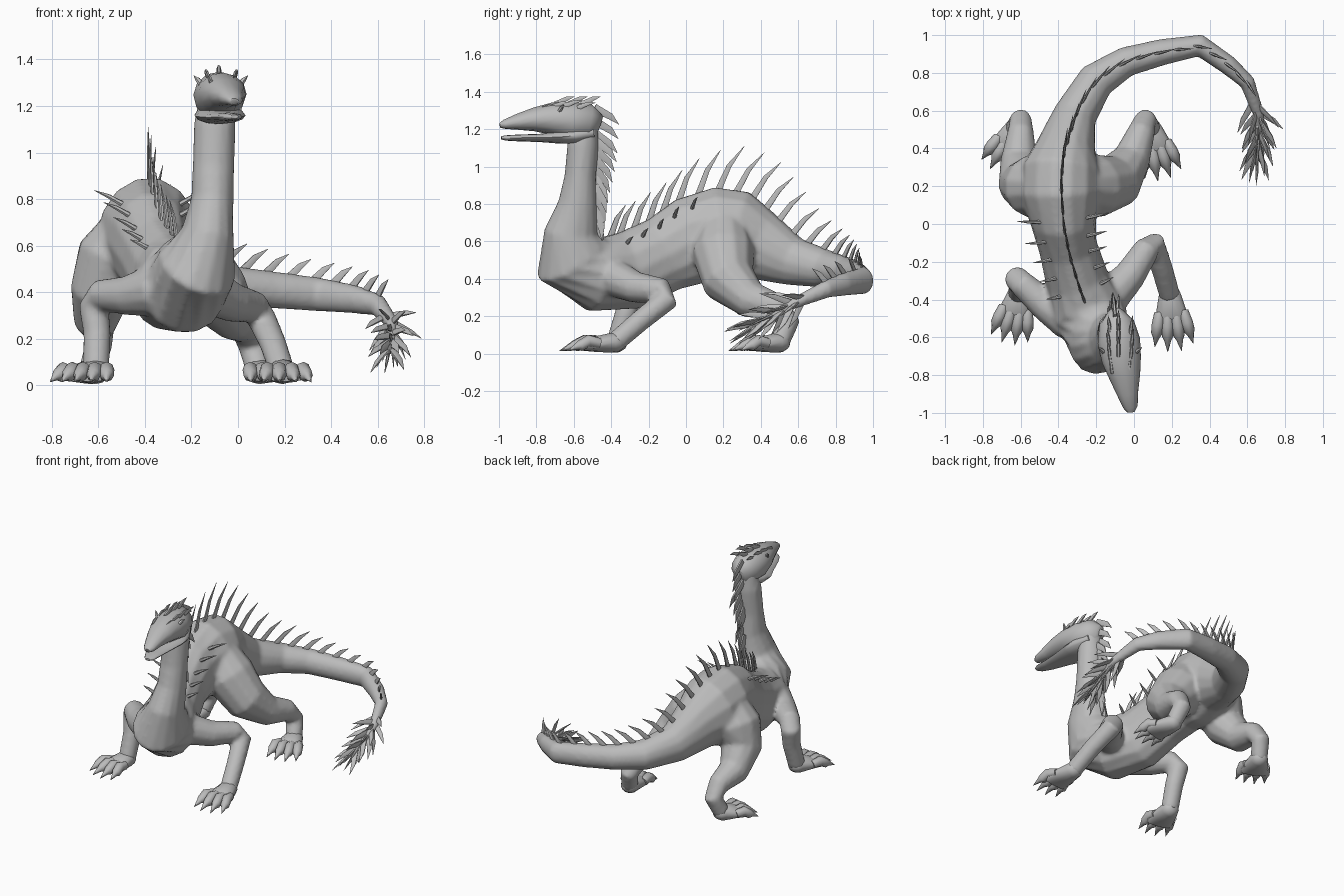
import bpy, bmesh, math, random
from mathutils import Vector

random.seed(4)
if "Cube" in bpy.data.objects:
    bpy.data.objects.remove(bpy.data.objects["Cube"])

GREY = (0.5, 0.5, 0.5, 1)
hide = bpy.data.materials.new("grey_hide")
hide.use_nodes = True
hide.diffuse_color = GREY
hide.node_tree.nodes["Principled BSDF"].inputs["Base Color"].default_value = GREY


def tangents(points):
    last = len(points) - 1
    return [(Vector(points[min(i + 1, last)][:3]) - Vector(points[max(i - 1, 0)][:3])).normalized()
            for i in range(last + 1)]


def frames(points, side):
    """Tangent, side and up vectors carried along a path without twisting."""
    result, side = [], Vector(side)
    for t in tangents(points):
        side = (side - t * side.dot(t)).normalized()
        result.append((t, side, side.cross(t)))
    return result


def upright_frames(points, bend):
    """Frames whose up leans back on the neck (before bend) and skyward after it."""
    result = []
    for i, t in enumerate(tangents(points)):
        side = t.cross(Vector((0, 1, .6) if i <= bend else (0, 0, 1))).normalized()
        result.append((t, side, side.cross(t)))
    return result


def tube(bm, points, axes, sides=12):
    """Loft of ellipses; each point is x, y, z, half width, half height."""
    rings = []
    for p, (t, s, u) in zip(points, axes):
        rings.append([])
        for k in range(sides):
            a = 2 * math.pi * k / sides
            co = Vector(p[:3]) + s * p[3] * math.cos(a) + u * p[-1] * math.sin(a)
            rings[-1].append(bm.verts.new(co))
    for r, q in zip(rings, rings[1:]):
        for k in range(sides):
            n = (k + 1) % sides
            bm.faces.new((r[k], r[n], q[n], q[k]))
    bm.faces.new(rings[0])
    bm.faces.new(rings[-1])


def spike(bm, base, direction, length, bend=(0, 0, 0), thick=0.007, deep=0.018, side=(1, 0, 0)):
    """Flat, slightly curved thorn."""
    d, base = Vector(direction).normalized(), Vector(base)
    mid = base + d * length * 0.5 + Vector(bend) * length
    points = [(*(base - d * 0.02), thick, deep), (*mid, thick * 0.8, deep * 0.75),
              (*(base + d * length), 0.001, 0.001)]
    tube(bm, points, frames(points, side), 6)


def finish(name, bm, angle=50):
    bmesh.ops.recalc_face_normals(bm, faces=bm.faces)
    mesh = bpy.data.meshes.new(name)
    bm.to_mesh(mesh)
    bm.free()
    ob = bpy.data.objects.new(name, mesh)
    bpy.context.collection.objects.link(ob)
    mesh.materials.append(hide)
    bpy.ops.object.select_all(action="DESELECT")
    ob.select_set(True)
    bpy.context.view_layer.objects.active = ob
    bpy.ops.object.shade_smooth_by_angle(angle=math.radians(angle))
    return ob


# Spine path: neck, chest, back, hips, tail
SPINE = [
    (-.09, -.53, 1.25, .075, .06), (-.10, -.55, 1.12, .09, .085),
    (-.105, -.565, .95, .09, .085), (-.11, -.58, .8, .092, .105),
    (-.13, -.615, .65, .115, .145), (-.175, -.615, .51, .175, .21),
    (-.235, -.48, .425, .2, .205), (-.3, -.3, .445, .168, .215),
    (-.35, -.12, .53, .155, .208), (-.375, .02, .6, .175, .24),
    (-.385, .17, .63, .22, .265), (-.385, .28, .62, .215, .255),
    (-.36, .4, .575, .16, .19), (-.31, .58, .49, .115, .13),
    (-.2, .76, .45, .1, .1), (-.04, .86, .43, .08, .085),
    (.15, .91, .41, .07, .08), (.35, .945, .39, .06, .073),
    (.5, .84, .37, .052, .062), (.6, .75, .345, .042, .048),
    (.66, .58, .27, .03, .03), (.66, .45, .2, .02, .02),
    (.645, .33, .14, .006, .006)]
SPINE_FRAMES = upright_frames(SPINE, 5)


def spine_at(t):
    i = min(int(t), len(SPINE) - 2)
    f = t - i
    p = [a + (b - a) * f for a, b in zip(SPINE[i], SPINE[i + 1])]
    tan, side, up = [a.lerp(b, f).normalized() for a, b in zip(SPINE_FRAMES[i], SPINE_FRAMES[i + 1])]
    return Vector(p[:3]), p[3], p[4], tan, side, up


# Limb paths: x, y, z, radius
LEGS = {
    "front_left": [(-.16, -.42, .42, .11), (-.02, -.27, .355, .085), (.07, -.13, .335, .07),
                   (.1, -.1, .29, .063), (.15, -.24, .18, .058), (.19, -.38, .06, .056)],
    "front_right": [(-.34, -.5, .41, .12), (-.48, -.42, .385, .085), (-.59, -.32, .385, .07),
                    (-.62, -.29, .34, .066), (-.605, -.32, .22, .06), (-.61, -.37, .06, .057)],
    "hind_left": [(-.3, .2, .68, .13), (-.21, .2, .54, .17), (-.09, .23, .39, .145),
                  (-.01, .35, .285, .1), (.04, .49, .245, .073), (.06, .55, .17, .06),
                  (.09, .5, .06, .055)],
    "hind_right": [(-.45, .2, .68, .13), (-.53, .2, .54, .17), (-.59, .22, .4, .133),
                   (-.61, .34, .285, .098), (-.6, .49, .245, .07), (-.6, .55, .17, .06),
                   (-.63, .5, .06, .055)]}
FOOT_AIM = {"front_left": (.025, -.29), "front_right": (-.055, -.26),
            "hind_left": (.07, -.26), "hind_right": (-.1, -.22)}

# Body and limbs, fused into one skin
bm = bmesh.new()
tube(bm, SPINE, SPINE_FRAMES, 14)
for path in LEGS.values():
    tube(bm, path, frames(path, (1, .3, 0)))
body = finish("body", bm)
fuse = body.modifiers.new("fuse", "REMESH")
fuse.mode = "VOXEL"
fuse.voxel_size = 0.014
fuse.use_smooth_shade = True
relax = body.modifiers.new("relax", "SMOOTH")
relax.iterations = 4

# Feet: webbed sole, four knuckled toes, claws
for name, path in LEGS.items():
    bm = bmesh.new()
    ankle = Vector(path[-1][:3])
    aim = Vector((*FOOT_AIM[name], 0))
    reach, aim = aim.length, aim.normalized()
    across = Vector((-aim.y, aim.x, 0))
    heel, back, ball = ankle - aim * .05, ankle - aim * .03, ankle + aim * reach * .35
    web = ankle + aim * reach * .6
    sole = [(heel.x, heel.y, .05, .025, .025), (back.x, back.y, .055, .05, .045),
            (ankle.x, ankle.y, .06, .06, .055), (ball.x, ball.y, .05, .085, .042),
            (web.x, web.y, .035, .095, .02)]
    tube(bm, sole, frames(sole, across))
    for k in (-1.5, -.5, .5, 1.5):
        d = (aim + across * k * .15).normalized()
        root = ankle + aim * reach * .3 + across * k * .042
        length = reach * (.72 if abs(k) < 1 else .62)
        spots = [(0, .055, .028), (.35, .068, .033), (.6, .042, .03), (.72, .038, .018), (1, .014, .001)]
        toe = [(*(root + d * length * f).xy, z, r) for f, z, r in spots]
        tube(bm, toe, frames(toe, across), 8)
    finish(name + "_foot", bm)

# Head: skull with snout, and the lower jaw hinged below it
HEAD_PARTS = {
    "skull": [(-.1, -.465, 1.215, .04, .06), (-.092, -.52, 1.235, .092, .098),
              (-.08, -.62, 1.243, .113, .105), (-.066, -.72, 1.256, .104, .087),
              (-.048, -.81, 1.252, .082, .064), (-.033, -.9, 1.239, .056, .043),
              (-.018, -.97, 1.226, .038, .025), (-.016, -.995, 1.22, .02, .013)],
    "lower_jaw": [(-.092, -.5, 1.18, .07, .04), (-.08, -.6, 1.163, .108, .042),
                  (-.074, -.68, 1.157, .108, .034), (-.055, -.78, 1.153, .08, .022),
                  (-.035, -.9, 1.153, .054, .018), (-.018, -.965, 1.153, .036, .014),
                  (-.016, -.988, 1.154, .018, .008)]}
for name, path in HEAD_PARTS.items():
    bm = bmesh.new()
    tube(bm, path, frames(path, (1, 0, 0)))
    finish(name, bm, 60)

# Brow and crown thorns
bm = bmesh.new()
for sx in (-1, 1):
    for y, z, w in ((-.77, 1.305, .045), (-.7, 1.322, .055), (-.63, 1.33, .06), (-.56, 1.32, .055)):
        spike(bm, (-.072 + sx * w, y, z), (sx * .12, .9, .25), .08, (0, 0, .08), .01, .015)
    spike(bm, (-.074 + sx * .082, -.68, 1.29), (sx * .5, .4, .6), .06, (0, 0, .05), .014, .014)
for y in (-.68, -.61, -.54):
    spike(bm, (-.082, y, 1.34), (0, .85, .35), .09, (0, 0, .06), .012, .018)
finish("crown_thorns", bm)

# Mane lying down the back of the neck
bm = bmesh.new()
for k in range(13):
    f = k / 12
    c, w, h, tan, side, up = spine_at(3.6 * f)
    base = c + up * h * .95 + side * random.uniform(-.015, .015)
    base.z += max(0, .06 - .03 * k)
    spike(bm, base, (random.uniform(-.1, .1), .75 - .6 * f, -.5 - .4 * f), .14, (0, .09, .03), .011, .027)
finish("neck_mane", bm)

# Tall thorns along the back, shrinking down the tail
bm = bmesh.new()
for k in range(25):
    t = 6.5 + .52 * k
    c, w, h, tan, side, up = spine_at(t)
    length = .18 + .025 * (t - 6.5) if t < 10 else max(.1, .27 - .026 * (t - 10))
    lean = .45 if t < 10 else min(1.1, .5 + (t - 10) * .2)
    d = Vector((0, 0, 1)) * .9 + Vector((tan.x, tan.y, 0)) * lean
    spike(bm, c + up * h * .95, d, length, up * .04 - tan * .05, .008, .02, side)
finish("back_thorns", bm)

# Paired thorns on the flanks
bm = bmesh.new()
for t in (6.9, 7.5, 8.1, 8.7, 9.3):
    c, w, h, tan, side, up = spine_at(t)
    for sx in (-1, 1):
        base = c + side * sx * w * .65 + up * h * .7
        spike(bm, base, side * sx + up * .45 + tan * .25, .08 + .022 * (t - 6.7), up * .04, .011, .013, tan)
finish("flank_thorns", bm)

# Bristling tail tip
bm = bmesh.new()
for k in range(28):
    c, w, h, tan, side, up = spine_at(19.7 + 2.1 * k / 27)
    a = k * 2.4
    out = side * math.cos(a) + up * math.sin(a)
    spread = random.uniform(.5, .95) * (1.2 - k / 36)
    spike(bm, c + out * w * .6, tan + out * spread, random.uniform(.14, .18), out * .05, .008, .021, tan.cross(out))
finish("tail_bristles", bm)
